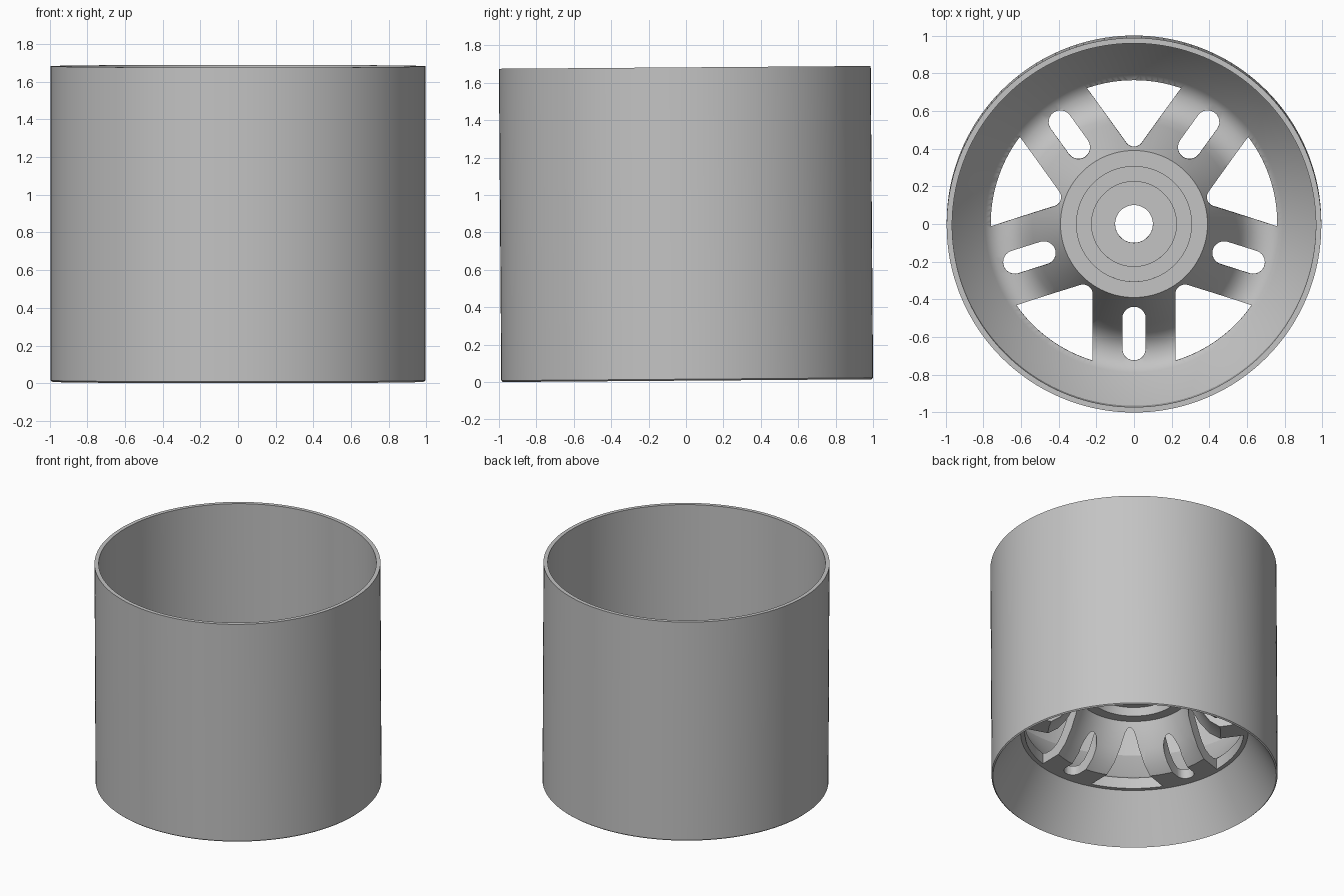
import bpy, bmesh
from math import sin, cos, pi, radians, asin, sqrt
from mathutils import Matrix, Vector

old = bpy.data.objects.get("Cube")
if old:
    bpy.data.objects.remove(old, do_unlink=True)

SEGMENTS = 160
HEIGHT, RADIUS, TILT = 1.675, 0.994, 0.0075
WINDOW_R, SPOKE_HALF, TIP = 0.76, 0.22, 0.05

metal = bpy.data.materials.new("grey metal")
metal.use_nodes = True
grey = (0.55, 0.55, 0.55, 1)
metal.diffuse_color = grey
metal.node_tree.nodes["Principled BSDF"].inputs["Base Color"].default_value = grey


def make_object(name, bm):
    bmesh.ops.recalc_face_normals(bm, faces=bm.faces)
    mesh = bpy.data.meshes.new(name)
    bm.to_mesh(mesh)
    bm.free()
    mesh.materials.append(metal)
    ob = bpy.data.objects.new(name, mesh)
    bpy.context.collection.objects.link(ob)
    return ob


def lathe(name, profile):
    """Spin a closed (radius, height) outline around z."""
    bm = bmesh.new()
    rings = [[bm.verts.new((r * cos(2 * pi * i / SEGMENTS), r * sin(2 * pi * i / SEGMENTS), z))
              for i in range(SEGMENTS)] for r, z in profile]
    for a, b in zip(rings, rings[1:] + rings[:1]):
        for i in range(SEGMENTS):
            j = (i + 1) % SEGMENTS
            bm.faces.new((a[i], a[j], b[j], b[i]))
    return make_object(name, bm)


def add_prism(bm, outline, angle, low=0.2, high=0.95):
    """Extrude an outline drawn along +x, turned by an angle."""
    turn = Matrix.Rotation(angle, 4, "Z")
    face = bm.faces.new([bm.verts.new(turn @ Vector((x, y, low))) for x, y in outline])
    top = bmesh.ops.extrude_face_region(bm, geom=[face])["geom"]
    bmesh.ops.translate(bm, vec=(0, 0, high - low),
                        verts=[v for v in top if isinstance(v, bmesh.types.BMVert)])


def arc(cx, radius, start, end, steps):
    return [(cx + radius * cos(start + (end - start) * i / steps),
             radius * sin(start + (end - start) * i / steps)) for i in range(steps + 1)]


# Barrel, dished web and hub as one turned outline
outer = [(0.985, 0), (RADIUS, 0.008), (RADIUS, HEIGHT), (0.965, HEIGHT)]
web_top = [(0.965, 0.73), (0.79, 0.46), (0.76, 0.43), (0.72, 0.415), (0.67, 0.415),
           (0.62, 0.435), (0.575, 0.48), (0.54, 0.54), (0.39, 0.82)]
hub = [(0.305, 0.82), (0.305, 0.81), (0.225, 0.81), (0.225, 0.80), (0.1, 0.80),
       (0.1, 0.73), (0.305, 0.73), (0.32, 0.67), (0.395, 0.67)]
web_under = [(0.42, 0.6), (0.47, 0.49), (0.53, 0.4), (0.6, 0.345), (0.79, 0.345)]
wheel = lathe("wheel_rim", outer + web_top + hub + web_under)

# Five windows between the spokes and one slot in each spoke
bm = bmesh.new()
half = radians(36)
tip_x = (SPOKE_HALF + TIP) / sin(half)
corner = half - asin(SPOKE_HALF / WINDOW_R)
window = arc(0, WINDOW_R, -corner, corner, 16) + \
    arc(tip_x, TIP, pi / 2 + half, 3 * pi / 2 - half, 10)
slot = arc(0.665, 0.062, -pi / 2, pi / 2, 12) + arc(0.502, 0.062, pi / 2, 3 * pi / 2, 12)
for i in range(5):
    add_prism(bm, window, pi / 2 + 2 * half * i)
    add_prism(bm, slot, -pi / 2 + 2 * half * i)
cutter = make_object("window_cutter", bm)
cutter.hide_render = True

bpy.ops.object.select_all(action="DESELECT")
wheel.select_set(True)
bpy.context.view_layer.objects.active = wheel
cut = wheel.modifiers.new("windows", "BOOLEAN")
cut.operation, cut.solver, cut.object = "DIFFERENCE", "EXACT", cutter
bpy.ops.object.modifier_apply(modifier=cut.name)
bpy.data.objects.remove(cutter, do_unlink=True)

# Slight lean, resting on the ground
wheel.data.transform(Matrix.Translation((0, HEIGHT * TILT / 2, RADIUS * TILT))
                     @ Matrix.Rotation(TILT, 4, "X"))
bpy.ops.object.shade_smooth_by_angle(angle=radians(25))
